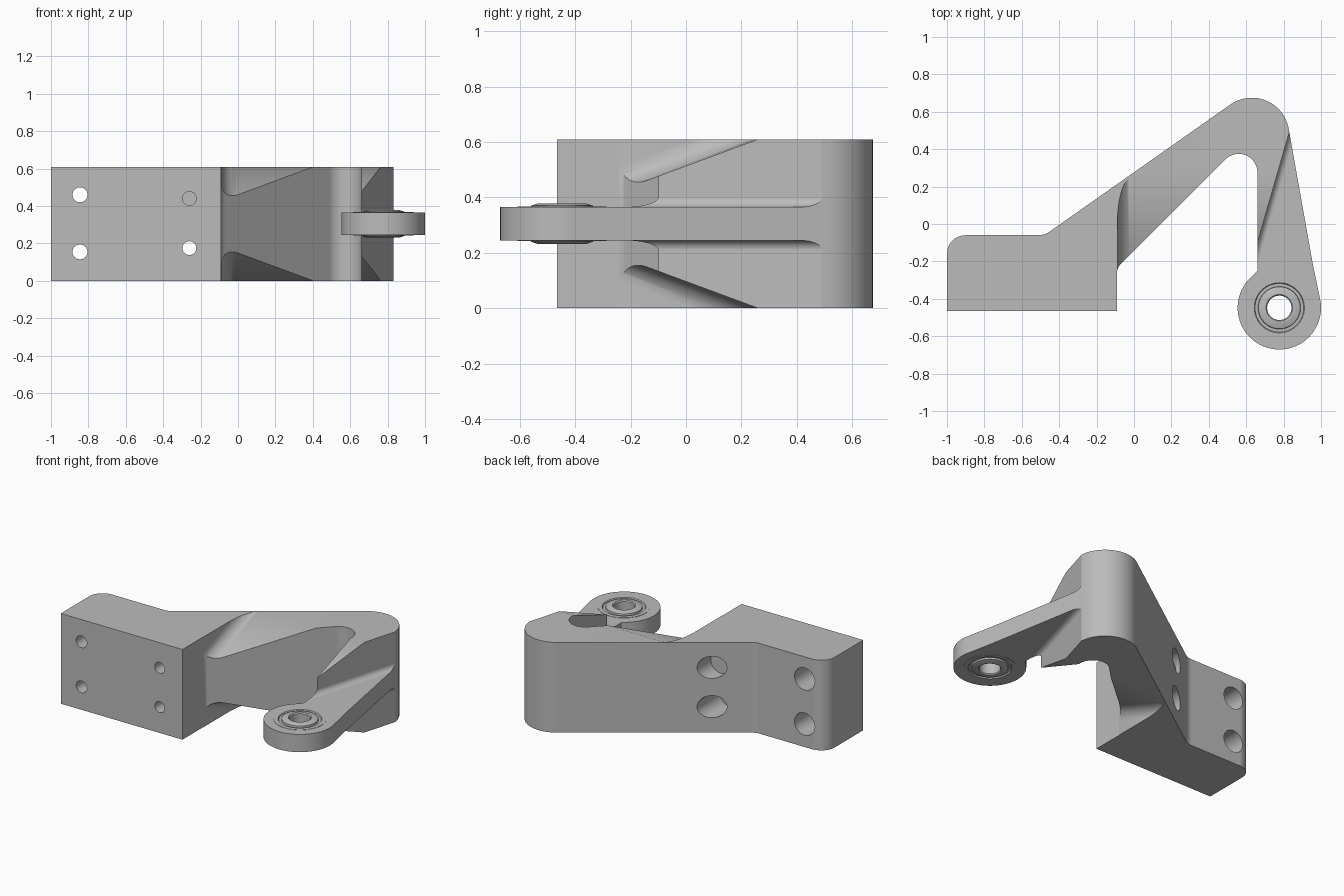
import bpy, bmesh, math
from mathutils import Vector

cube = bpy.data.objects.get("Cube")
if cube:
    bpy.data.objects.remove(cube, do_unlink=True)

H = 0.61            # body height
MID = H / 2         # mirror plane of the bracket
PLATE = 0.06        # half thickness of the thin arm
EYE = (0.777, -0.448)
EYE_R = 0.223

grey = bpy.data.materials.new("plain grey")
grey.use_nodes = True
grey.diffuse_color = (0.5, 0.5, 0.5, 1)
grey.node_tree.nodes["Principled BSDF"].inputs["Base Color"].default_value = (0.5, 0.5, 0.5, 1)


def arc(cx, cy, r, a0, a1, n=16):
    """Points on a circle from angle a0 to a1 in degrees."""
    angles = [math.radians(a0 + (a1 - a0) * i / n) for i in range(n + 1)]
    return [(cx + r * math.cos(a), cy + r * math.sin(a)) for a in angles]


def add_object(name, bm):
    bmesh.ops.recalc_face_normals(bm, faces=bm.faces[:])
    mesh = bpy.data.meshes.new(name)
    bm.to_mesh(mesh)
    bm.free()
    mesh.materials.append(grey)
    obj = bpy.data.objects.new(name, mesh)
    bpy.context.collection.objects.link(obj)
    return obj


def prism(name, points, origin, u, v, w):
    """Flat profile in the u, v axes, extruded along w."""
    o, u, v, w = Vector(origin), Vector(u), Vector(v), Vector(w)
    bm = bmesh.new()
    face = bm.faces.new([bm.verts.new(o + u * a + v * b) for a, b in points])
    new = bmesh.ops.extrude_face_region(bm, geom=[face])["geom"]
    bmesh.ops.translate(bm, vec=w, verts=[g for g in new if isinstance(g, bmesh.types.BMVert)])
    return add_object(name, bm)


def lathe(name, profile, centre, steps=64):
    """Closed (radius, z) profile turned around a vertical axis."""
    bm = bmesh.new()
    rings = []
    for i in range(steps):
        a = 2 * math.pi * i / steps
        rings.append([bm.verts.new((centre[0] + r * math.cos(a), centre[1] + r * math.sin(a), z))
                      for r, z in profile])
    n = len(profile)
    for i in range(steps):
        p, q = rings[i], rings[(i + 1) % steps]
        for j in range(n):
            k = (j + 1) % n
            bm.faces.new((p[j], q[j], q[k], p[k]))
    return add_object(name, bm)


def cut(target, cutter):
    """Subtract the cutter, then remove it."""
    cutter.hide_render = True
    mod = target.modifiers.new("cut", 'BOOLEAN')
    mod.operation = 'DIFFERENCE'
    mod.solver = 'EXACT'
    mod.object = cutter
    bpy.context.view_layer.objects.active = target
    bpy.ops.object.modifier_apply(modifier=mod.name)
    bpy.data.objects.remove(cutter, do_unlink=True)


def smooth(obj):
    bpy.ops.object.select_all(action='DESELECT')
    obj.select_set(True)
    bpy.context.view_layer.objects.active = obj
    bpy.ops.object.shade_smooth_by_angle(angle=math.radians(25))
    mod = obj.modifiers.new("even shading", 'WEIGHTED_NORMAL')
    mod.keep_sharp = True


# Body: mounting block, diagonal arm, hook and the start of the return arm
outline = [(-1, -0.465), (-0.09, -0.465), (-0.09, -0.25), (-0.082, -0.227), (-0.066, -0.209)]
outline += arc(0.56, 0.275, 0.1, 135, 0)
outline += [(0.66, -0.22), (0.957, -0.22)]
outline += arc(0.63, 0.475, 0.2, 10, 125, 24)
outline += arc(-0.51, 0.04, 0.1, -55, -90, 6)
outline += arc(-0.9, -0.16, 0.1, 90, 180, 10)
body = prism("bracket_body", outline, (0, 0, 0), (1, 0, 0), (0, 1, 0), (0, 0, H))

# Sloped reliefs and arm thinning, mirrored above and below
wall = Vector((0.17, 0.59, 0)).normalized()
across = (wall.y, -wall.x, 0)
for side in (1, -1):
    up = (0, 0, side)
    slope = 0.37
    ramp = [(2, 0)] + arc(0, 0.088, 0.088, -90, -180, 10) + [(-0.088, 0.8), (2, 0.8)]
    start = (0, -0.6, MID + side * (MID - 0.86 * slope))
    cut(body, prism("ramp_cutter", ramp, start, (1, 0, 0), up, (0, 1.1, side * 1.1 * slope)))
    r = 0.035
    step = [(0.7, 0)] + arc(r, r, r, -90, -180, 8) + [(0, 0.6), (0.7, 0.6)]
    start = Vector((0.66, -0.1, MID + side * PLATE)) - wall * 0.4
    cut(body, prism("arm_cutter", step, start, across, up, wall * 1.3))

# Bolt holes: x, z, radius, end of bore, floor of the wide rear pocket
holes = [(-0.845, 0.46, 0.04, 0.1, -0.28), (-0.845, 0.155, 0.04, 0.1, -0.28),
         (-0.26, 0.44, 0.037, -0.2, 0.0), (-0.26, 0.175, 0.037, 0.1, -0.1)]
for x, z, r, end, floor in holes:
    for radius, y0, y1 in ((r, -0.6, end), (0.075, floor, 0.5)):
        circle = arc(x, z, radius, 0, 360, 32)[:-1]
        cut(body, prism("hole_cutter", circle, (0, y0, 0), (1, 0, 0), (0, 0, 1), (0, y1 - y0, 0)))
smooth(body)

# Thin end of the arm with its round eye
eye_outline = [(0.957, -0.22), (0.66, -0.22), (0.66, -0.25)]
eye_outline += arc(*EYE, EYE_R, 135, 370, 48)
eye = prism("arm_eye", eye_outline, (0, 0, MID - PLATE), (1, 0, 0), (0, 1, 0), (0, 0, 2 * PLATE))
bore = arc(*EYE, 0.16, 0, 360, 64)[:-1]
cut(eye, prism("eye_cutter", bore, (0, 0, 0), (1, 0, 0), (0, 1, 0), (0, 0, H)))
smooth(eye)

# Bushing pressed into the eye: raised collar, shallow groove, outer rim
half = [(0.065, 0.066), (0.071, 0.073), (0.088, 0.073), (0.112, 0.065),
        (0.114, 0.054), (0.13, 0.054), (0.134, 0.062), (0.161, 0.062)]
profile = [(r, MID + h) for r, h in half] + [(r, MID - h) for r, h in reversed(half)]
smooth(lathe("eye_bushing", profile, EYE))
